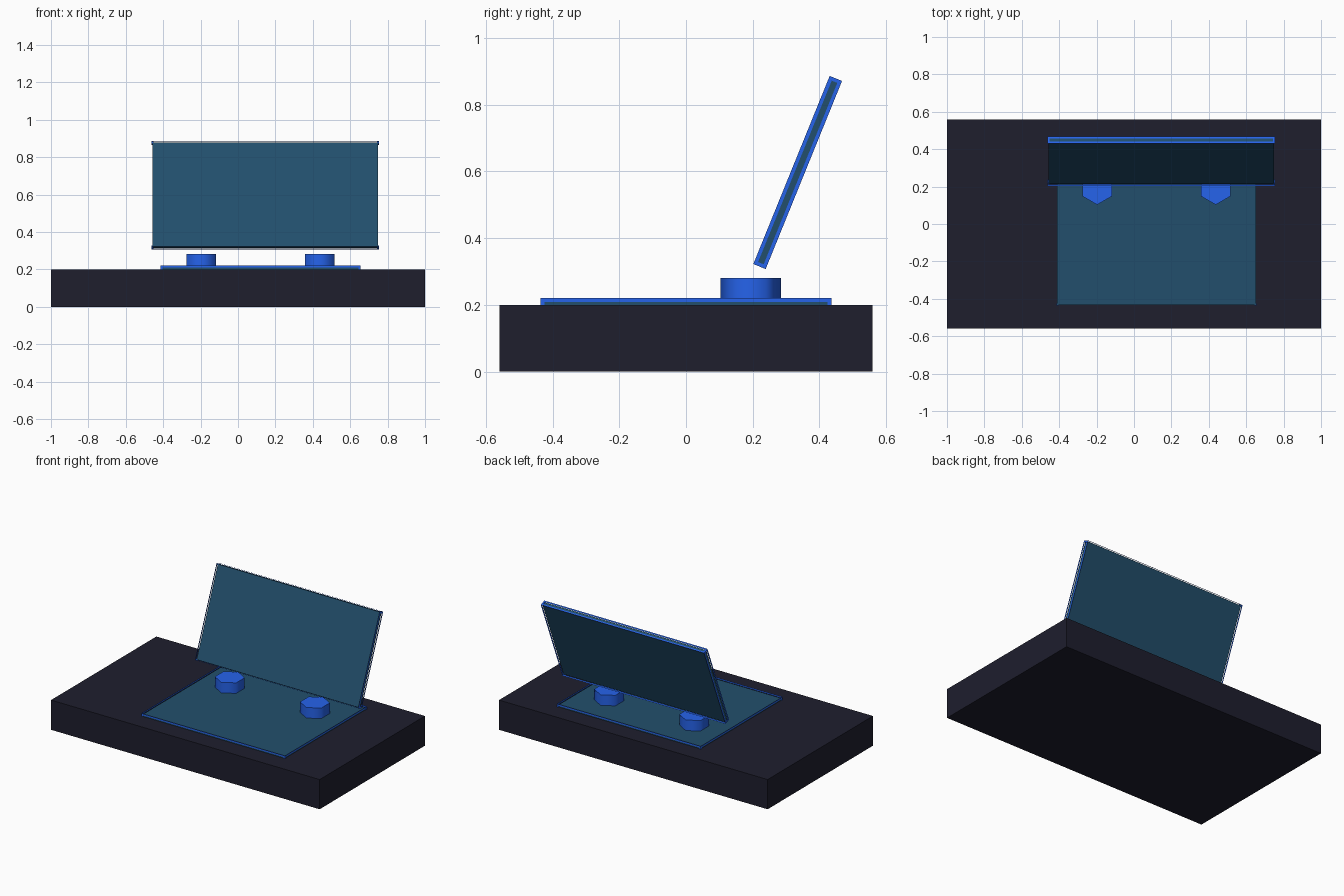
import bpy, bmesh, math
from mathutils import Matrix

if "Cube" in bpy.data.objects:
    bpy.data.objects.remove(bpy.data.objects["Cube"])


def material(name, rgb):
    m = bpy.data.materials.new(name)
    m.diffuse_color = (*rgb, 1)
    m.use_nodes = True
    m.node_tree.nodes["Principled BSDF"].inputs["Base Color"].default_value = m.diffuse_color
    return m


DARK = material("dark_slab", (0.013, 0.013, 0.027))
BLUE = material("blue_trim", (0.019, 0.125, 0.831))
TEAL = material("teal_panel", (0.016, 0.078, 0.150))


def add_object(name, bm, mat, matrix=Matrix()):
    bmesh.ops.recalc_face_normals(bm, faces=bm.faces)
    mesh = bpy.data.meshes.new(name)
    bm.to_mesh(mesh)
    bm.free()
    mesh.materials.append(mat)
    ob = bpy.data.objects.new(name, mesh)
    ob.matrix_world = matrix
    bpy.context.collection.objects.link(ob)
    return ob


def box(bm, size, centre=(0, 0, 0)):
    m = Matrix.Translation(centre) @ Matrix.Diagonal((*size, 1))
    bmesh.ops.create_cube(bm, size=1, matrix=m)


def ring(bm, w, h, border, z, thick):
    # Flat rectangular frame starting at height z
    corners = [(-w/2, -h/2), (w/2, -h/2), (w/2, h/2), (-w/2, h/2)]
    face = bm.faces.new([bm.verts.new((x, y, z)) for x, y in corners])
    rim = bmesh.ops.inset_individual(bm, faces=[face], thickness=border)["faces"]
    bmesh.ops.delete(bm, geom=[face], context='FACES_ONLY')
    ext = bmesh.ops.extrude_face_region(bm, geom=rim, use_keep_orig=True)["geom"]
    verts = [v for v in ext if isinstance(v, bmesh.types.BMVert)]
    bmesh.ops.translate(bm, verts=verts, vec=(0, 0, thick))


def framed_panel(name, w, h, matrix, depth=0.04, border=0.028, trim=0.011):
    # Trim on both faces, joined by corner posts, around a recessed core
    bm = bmesh.new()
    ring(bm, w, h, border, depth/2 - trim, trim)
    ring(bm, w, h, border, -depth/2, trim)
    for sx in (-1, 1):
        for sy in (-1, 1):
            box(bm, (trim, trim, depth - 2*trim),
                (sx*(w - trim)/2, sy*(h - trim)/2, 0))
    add_object(name + "_frame", bm, BLUE, matrix)
    bm = bmesh.new()
    box(bm, (w - 0.008, h - 0.008, depth - 2*trim + 0.002))
    add_object(name + "_panel", bm, TEAL, matrix)


# Base slab
bm = bmesh.new()
box(bm, (2, 1.12, 0.2), (0, 0, 0.1))
add_object("base_slab", bm, DARK)

# Floor plate, half sunk into the slab
framed_panel("floor_plate", 1.07, 0.872, Matrix.Translation((0.12, 0, 0.2)))

# Leaning screen
framed_panel("screen", 1.215, 0.609,
             Matrix.Translation((0.146, 0.335, 0.597))
             @ Matrix.Rotation(math.radians(67.9), 4, 'X'))

# Hexagonal knobs, points facing front and back
for side, sx in (("left", -1), ("right", 1)):
    bm = bmesh.new()
    bmesh.ops.create_cone(bm, cap_ends=True, segments=6, radius1=0.091,
                          radius2=0.091, depth=0.08)
    # Put one vertex on the y axis
    v = bm.verts[:][0].co
    bmesh.ops.rotate(bm, verts=bm.verts, matrix=Matrix.Rotation(
        math.pi/2 - math.atan2(v.y, v.x), 3, 'Z'))
    ob = add_object(side + "_knob", bm, BLUE,
                    Matrix.Translation((0.12 + sx*0.317, 0.194, 0.241)))
    bpy.ops.object.select_all(action='DESELECT')
    ob.select_set(True)
    bpy.context.view_layer.objects.active = ob
    bpy.ops.object.shade_smooth_by_angle(angle=math.radians(65))
